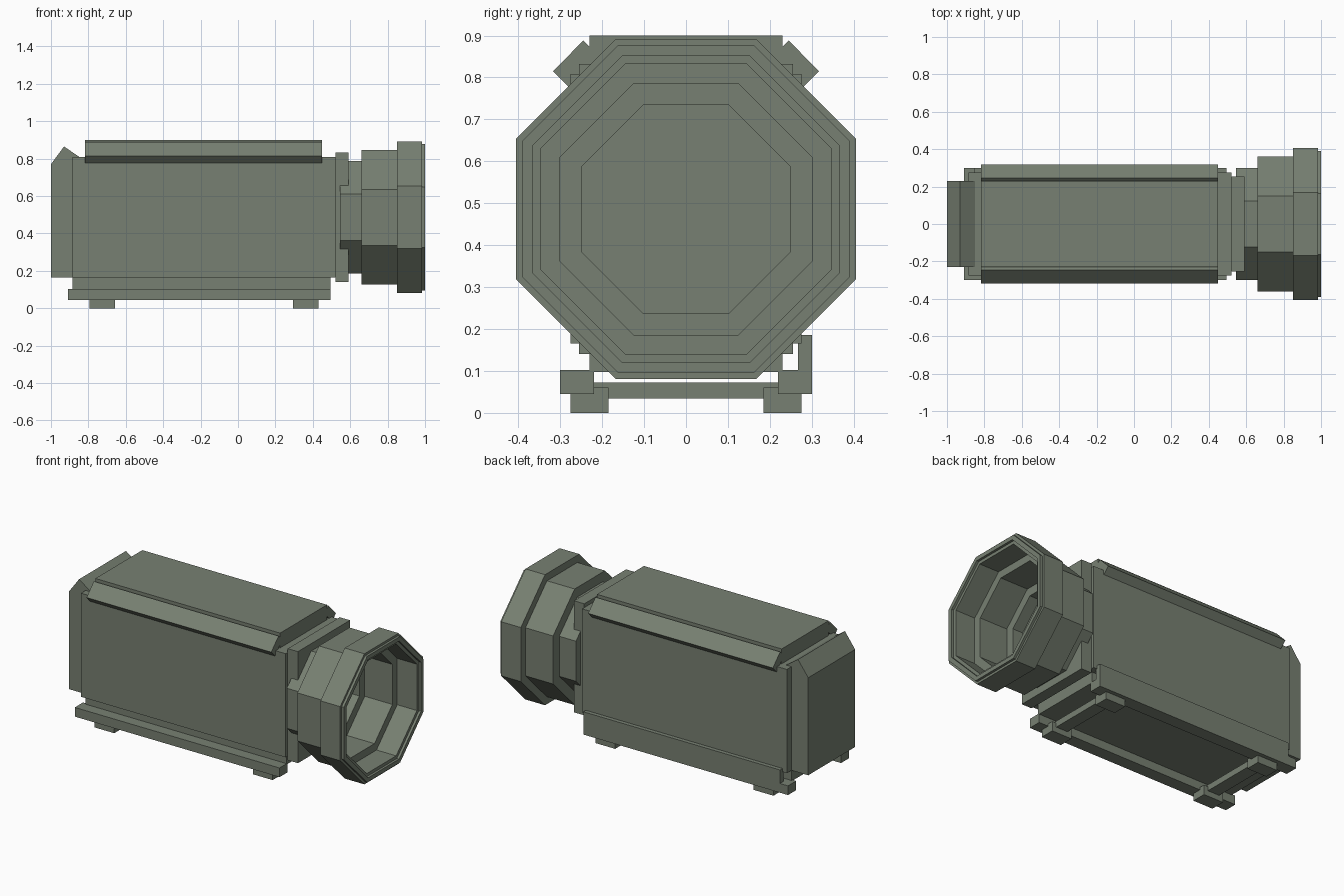
import bpy, bmesh, math

if "Cube" in bpy.data.objects:
    bpy.data.objects.remove(bpy.data.objects["Cube"])

mat = bpy.data.materials.new("grey_green_metal")
mat.diffuse_color = (0.185, 0.216, 0.168, 1)
mat.use_nodes = True
mat.node_tree.nodes["Principled BSDF"].inputs["Base Color"].default_value = mat.diffuse_color


def finish(name, bm):
    bmesh.ops.recalc_face_normals(bm, faces=bm.faces)
    mesh = bpy.data.meshes.new(name)
    bm.to_mesh(mesh)
    bm.free()
    mesh.materials.append(mat)
    ob = bpy.data.objects.new(name, mesh)
    bpy.context.collection.objects.link(ob)
    return ob


def prism(name, points, depth):
    """Extrude a closed loop of 3D points along the vector depth."""
    bm = bmesh.new()
    face = bm.faces.new([bm.verts.new(p) for p in points])
    new = bmesh.ops.extrude_face_region(bm, geom=[face])["geom"]
    bmesh.ops.translate(bm, vec=depth,
                        verts=[v for v in new if isinstance(v, bmesh.types.BMVert)])
    return finish(name, bm)


def box(name, x0, x1, y0, y1, z0, z1):
    loop = [(x0, y0, z0), (x1, y0, z0), (x1, y1, z0), (x0, y1, z0)]
    return prism(name, loop, (0, 0, z1 - z0))


def octagon_tube(name, x0, x1, outer, inner, zc=0.486):
    """Eight-sided tube along x; radii are measured to the flats."""
    bm = bmesh.new()
    rings = []
    for x, flat in ((x0, outer), (x1, outer), (x1, inner), (x0, inner)):
        r = flat / math.cos(math.pi / 8)
        angles = [math.pi / 8 + i * math.pi / 4 for i in range(8)]
        rings.append([bm.verts.new((x, r * math.cos(a), zc + r * math.sin(a)))
                      for a in angles])
    for k in range(4):
        a, b = rings[k], rings[(k + 1) % 4]
        for i in range(8):
            j = (i + 1) % 8
            bm.faces.new((a[i], a[j], b[j], b[i]))
    return finish(name, bm)


# Housing
box("main_body", -0.885, 0.52, -0.275, 0.275, 0.165, 0.808)
box("lower_body", -0.885, 0.495, -0.23, 0.23, 0.097, 0.165)
box("front_plate", 0.52, 0.59, -0.255, 0.255, 0.14, 0.832)

# Rear cap with a ridged top
rear = [(-1, 0.165), (-1, 0.77), (-0.93, 0.865), (-0.85, 0.81), (-0.85, 0.165)]
prism("rear_cap", [(x, -0.23, z) for x, z in rear], (0, 0.46, 0))

# Top cover with sloping side wings
box("top_cover", -0.818, 0.45, -0.23, 0.23, 0.80, 0.90)
wing = [(0.245, 0.888), (0.317, 0.815), (0.280, 0.777), (0.207, 0.851)]
for s, side in ((-1, "front"), (1, "back")):
    prism("cover_wing_" + side, [(-0.818, s * y, z) for y, z in wing], (1.268, 0, 0))

# Stepped octagonal lens barrel
octagon_tube("lens_neck", 0.545, 0.66, 0.30, 0.248)
octagon_tube("lens_middle", 0.66, 0.85, 0.36, 0.30)
octagon_tube("lens_hood", 0.85, 0.985, 0.405, 0.347)
octagon_tube("lens_lip", 0.985, 1.0, 0.391, 0.366)

# Mounting rails, feet and cross bars
for s, side in ((-1, "front"), (1, "back")):
    y0, y1 = sorted((s * 0.22, s * 0.30))
    box("rail_" + side, -0.91, 0.495, y0, y1, 0.045, 0.102)
    y0, y1 = sorted((s * 0.185, s * 0.275))
    for x, end in ((-0.725, "rear"), (0.362, "lens")):
        box(f"foot_{side}_{end}", x - 0.068, x + 0.068, y0, y1, 0, 0.06)
for x, end in ((-0.725, "rear"), (0.362, "lens")):
    box("cross_bar_" + end, x - 0.04, x + 0.04, -0.22, 0.22, 0.034, 0.072)

# Raised panel along the back rail
box("rail_panel", -0.855, 0.495, 0.267, 0.30, 0.102, 0.186)
